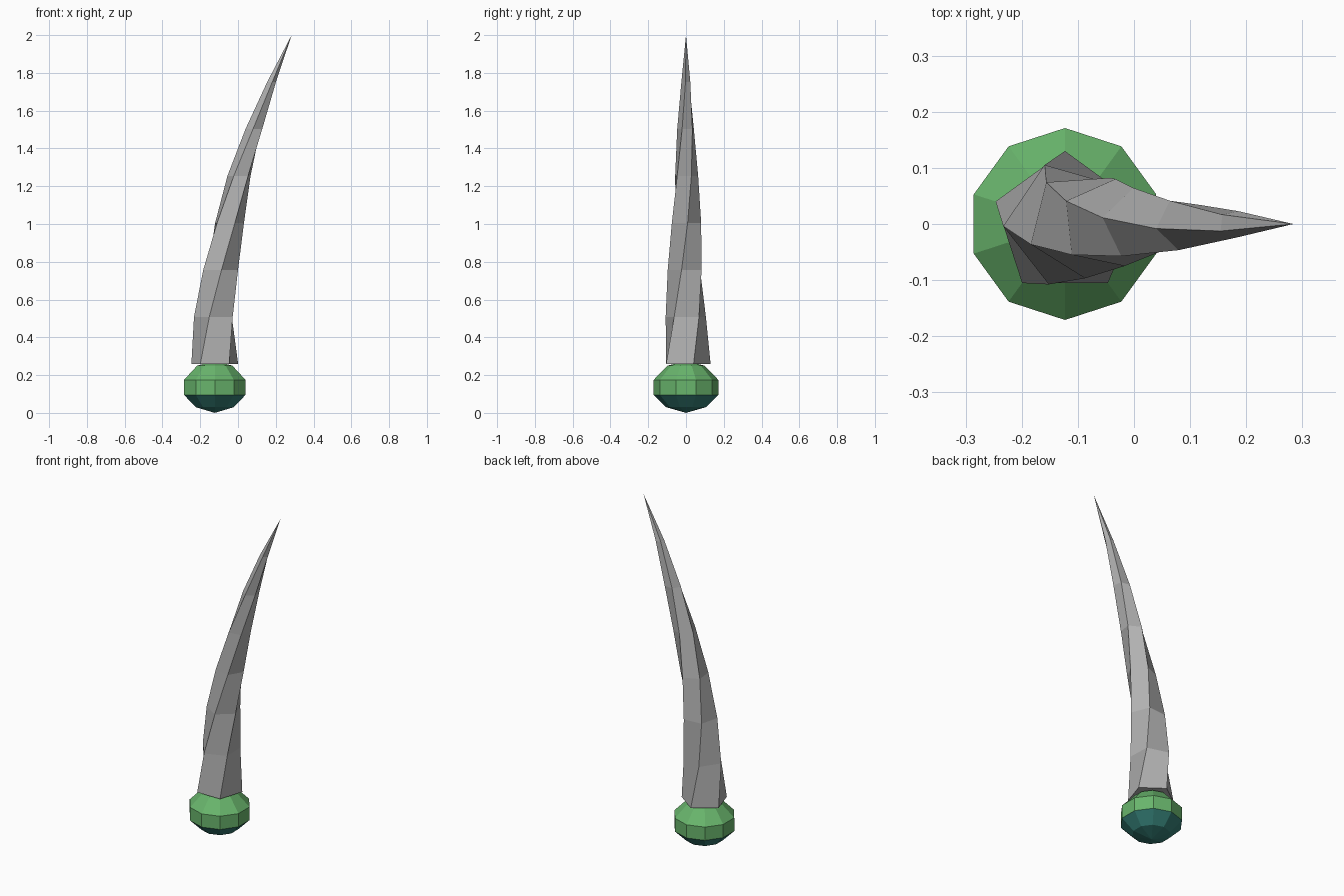
import bpy, bmesh, math

if "Cube" in bpy.data.objects:
    bpy.data.objects.remove(bpy.data.objects["Cube"])


def material(name, rgb):
    m = bpy.data.materials.new(name)
    m.diffuse_color = (*rgb, 1)
    m.use_nodes = True
    m.node_tree.nodes["Principled BSDF"].inputs["Base Color"].default_value = m.diffuse_color
    return m


def loft(name, rings, sides, mat, twist=0, cap_bottom=True):
    """Skin a stack of polygon rings (centre x, height, radius); radius 0 makes a point."""
    bm = bmesh.new()
    loops = []
    for i, (cx, z, r) in enumerate(rings):
        if r == 0:
            loops.append([bm.verts.new((cx, 0, z))] * sides)
            continue
        angles = [math.radians(90 + twist * i + 360 * k / sides) for k in range(sides)]
        loops.append([bm.verts.new((cx + r * math.cos(a), r * math.sin(a), z)) for a in angles])
    for lo, hi in zip(loops, loops[1:]):
        for k in range(sides):
            n = (k + 1) % sides
            bm.faces.new(dict.fromkeys((lo[k], lo[n], hi[n], hi[k])))
    if cap_bottom and rings[0][2] > 0:
        bm.faces.new(loops[0][::-1])
    bm.normal_update()
    mesh = bpy.data.meshes.new(name)
    bm.to_mesh(mesh)
    bm.free()
    mesh.materials.append(mat)
    obj = bpy.data.objects.new(name, mesh)
    bpy.context.collection.objects.link(obj)
    return obj


grey = material("horn grey", (0.45, 0.45, 0.45))
green = material("leaf green", (0.14, 0.46, 0.15))
teal = material("dark teal", (0.035, 0.21, 0.18))

BX = -0.123  # centre of the ball

# Ball: teal underside, green band and upper dome
loft("ball_underside", [(BX, 0, 0), (BX, 0.03, 0.105), (BX, 0.095, 0.171)], 10, teal)
loft("ball_top", [(BX, 0.095, 0.171), (BX, 0.175, 0.171),
                  (BX, 0.25, 0.098), (BX, 0.275, 0)], 10, green, cap_bottom=False)

# Curved, twisted five-sided horn
centres = [-0.123, -0.121, -0.094, -0.05, 0.008, 0.086, 0.176, 0.284]
radii = [0.13, 0.112, 0.097, 0.082, 0.065, 0.047, 0.025, 0]
horn = [(c, 0.26 + 1.74 * i / 7, r) for i, (c, r) in enumerate(zip(centres, radii))]
loft("horn", horn, 5, grey, twist=20)
